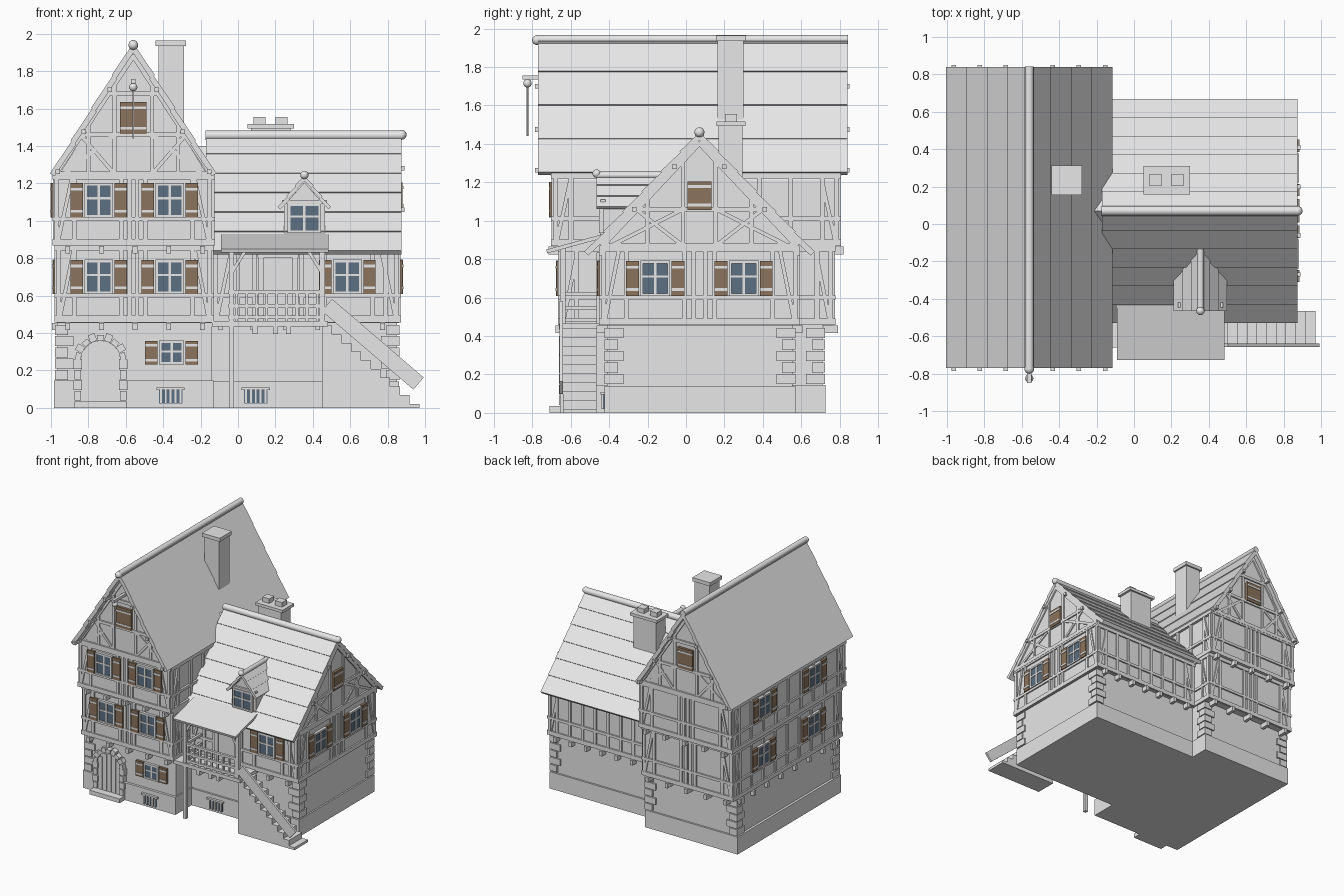
import bpy, bmesh, math
from mathutils import Vector, Matrix

cube = bpy.data.objects.get("Cube")
if cube:
    bpy.data.objects.remove(cube)


def material(name, rgb):
    m = bpy.data.materials.new(name)
    m.use_nodes = True
    m.diffuse_color = (*rgb, 1)
    m.node_tree.nodes["Principled BSDF"].inputs["Base Color"].default_value = (*rgb, 1)
    return m


PLASTER = material("pale grey", (0.8, 0.8, 0.8))
BROWN = material("shutter brown", (0.26, 0.175, 0.11))
GLASS = material("window blue", (0.11, 0.16, 0.22))
parts = {}


def part(name):
    return parts.setdefault(name, bmesh.new())


def place(wall, u, z, d):
    # wall = (axis it faces, position, outward sign); u runs along it, d outward
    axis, pos, sign = wall
    return Vector((u, pos + sign * d, z) if axis == "y" else (pos + sign * d, u, z))


def strip(name, wall, a, b, w, d0, d1):
    # square-cut bar from a to b in the plane of a wall
    p, q = place(wall, *a, (d0 + d1) / 2), place(wall, *b, (d0 + d1) / 2)
    n = place(wall, 0, 0, 1) - place(wall, 0, 0, 0)
    along = q - p
    side = along.cross(n).normalized() * w
    m = Matrix((along, side, n * (d1 - d0))).transposed().to_4x4()
    m.translation = (p + q) / 2
    bmesh.ops.create_cube(part(name), size=1, matrix=m)


def panel(name, wall, u, z, w, h, d0, d1):
    strip(name, wall, (u - w / 2, z), (u + w / 2, z), h, d0, d1)


def box(name, x0, x1, y0, y1, z0, z1):
    strip(name, ("y", 0, 1), (x0, (z0 + z1) / 2), (x1, (z0 + z1) / 2), z1 - z0, y0, y1)


def prism(name, wall, pts, d0, d1):
    bm = part(name)
    lo, hi = [[bm.verts.new(place(wall, *p, d)) for p in pts] for d in (d0, d1)]
    bm.faces.new(lo)
    bm.faces.new(hi)
    for i in range(len(pts)):
        bm.faces.new((lo[i - 1], lo[i], hi[i], hi[i - 1]))


def rod(name, p, q, r, sides=12):
    p, q = Vector(p), Vector(q)
    m = Matrix.Translation((p + q) / 2) @ (q - p).to_track_quat("Z", "Y").to_matrix().to_4x4()
    bmesh.ops.create_cone(part(name), cap_ends=True, segments=sides, radius1=r, radius2=r,
                          depth=(q - p).length, matrix=m)


def ball(name, p, r):
    bmesh.ops.create_uvsphere(part(name), u_segments=16, v_segments=10, radius=r,
                              matrix=Matrix.Translation(p))


def roof(name, axis, c, half, ze, zr, d0, d1, n, t=0.03):
    # overlapping courses of thin slabs on both slopes
    for s in (-1, 1):
        out = Vector((s * (zr - ze), half)).normalized()
        pts = [Vector((c + s * half * (1 - i / n), ze + (zr - ze) * i / n)) for i in range(n + 1)]
        for a, b in zip(pts, pts[1:]):
            strip(name, (axis, 0, 1), a - out * (t / 2 - 0.007), b - out * t / 2, t, d0, d1)


def frame(wall, u0, u1, z0, z1, posts, name="timber_frame"):
    # sill, rail and plate with posts and leaning corner braces
    for z, w in ((z0 + 0.015, 0.035), (z0 + 0.14, 0.022), (z1 - 0.015, 0.03)):
        strip(name, wall, (u0 - 0.01, z), (u1 + 0.01, z), w, -0.01, 0.012)
    for u in [u0 + 0.012, u1 - 0.012] + posts:
        strip(name, wall, (u, z0), (u, z1), 0.024, -0.01, 0.01)
    for u, s in ((u0, 1), (u1, -1)):
        strip(name, wall, (u + s * 0.02, z0 + 0.03), (u + s * 0.09, z1 - 0.03), 0.02, -0.01, 0.009)


def corbels(wall, us, z):
    for u in us:
        panel("jetty_corbels", wall, u, z, 0.026, 0.04, -0.05, 0.025)


def spread(a, b, n):
    return [a + (b - a) * (i + 0.5) / n for i in range(n)]


def gable(wall, c, half, ze, zr, collars, posts):
    slope = (zr - ze) / half
    strip("gable_timber", wall, (c - half, ze), (c + half, ze), 0.03, -0.01, 0.014)
    for z in collars:
        w = (zr - z) / slope
        strip("gable_timber", wall, (c - w, z), (c + w, z), 0.024, -0.01, 0.012)
    for s in (-1, 1):
        strip("gable_timber", wall, (c + s * half, ze), (c, zr), 0.035, -0.01, 0.012)
        for p in posts:
            strip("gable_timber", wall, (c + s * p, ze), (c + s * p, zr - p * slope), 0.022, -0.01, 0.01)
        w = (zr - collars[0]) / slope
        strip("gable_timber", wall, (c + s * w, collars[0]), (c + s * posts[0], ze), 0.02, -0.01, 0.009)
        strip("gable_timber", wall, (c + s * (half - 0.05), ze), (c + s * posts[0], collars[0]), 0.02, -0.01, 0.008)


def shutter(wall, u, z, w, h):
    panel("shutters", wall, u, z, w, h, 0, 0.02)
    for s in (-1, 1):
        panel("shutter_battens", wall, u, z + s * h * 0.32, w, 0.014, 0.018, 0.024)


def window(wall, u, z, w=0.14, h=0.17, shutters=True):
    panel("window_glass", wall, u, z, w, h, 0, 0.014)
    for s in (-1, 1):
        panel("window_frames", wall, u + s * w / 2, z, 0.014, h + 0.014, 0, 0.022)
        panel("window_frames", wall, u, z + s * h / 2, w, 0.014, 0, 0.022)
        if shutters:
            shutter(wall, u + s * (w / 2 + 0.048), z, 0.066, h + 0.012)
    panel("window_frames", wall, u, z, 0.014, h, 0, 0.019)
    panel("window_frames", wall, u, z + h * 0.06, w, 0.012, 0, 0.019)


# Stone ground floors and plinths
C, RC = -0.56, 0.07
box("main_ground_floor", -0.965, -0.14, -0.62, 0.71, 0, 0.47)
box("main_plinth", -0.985, -0.13, -0.64, 0.725, 0, 0.145)
box("wing_ground_floor", -0.2, 0.85, -0.41, 0.555, 0, 0.47)
box("wing_plinth", -0.2, 0.862, -0.425, 0.57, 0, 0.14)

# Alternating corner stones
for x, y, sx, sy in ((-0.965, -0.62, 1, 1), (-0.965, 0.71, 1, -1), (-0.14, 0.71, -1, -1),
                     (0.85, -0.41, -1, 1), (0.85, 0.555, -1, -1)):
    for i in range(5):
        lx, ly = (0.085, 0.055) if i % 2 else (0.055, 0.085)
        xs = sorted((x - sx * 0.014, x + sx * lx))
        ys = sorted((y - sy * 0.014, y + sy * ly))
        box("corner_stones", *xs, *ys, 0.15 + i * 0.06, 0.203 + i * 0.06)

# Jettied upper walls
box("main_first_floor", C - 0.41, C + 0.42, -0.655, 0.765, 0.455, 0.89)
prism("main_upper_walls", ("y", 0, 1), [(C - 0.42, 0.87), (C - 0.42, 1.21), (C, 1.88),
      (C + 0.42, 1.21), (C + 0.42, 0.87)], -0.69, 0.795)
prism("wing_upper_walls", ("x", 0, 1), [(-0.44, 0.455), (-0.44, 0.865), (RC, 1.40),
      (0.58, 0.865), (0.58, 0.455)], -0.3, 0.86)

# Half-timbering on every side
front_posts = [-0.875, -0.625, -0.58, -0.54, -0.495, -0.245]
for sign, y1, y2 in ((-1, -0.655, -0.69), (1, 0.765, 0.795)):
    first, second = ("y", y1, sign), ("y", y2, sign)
    frame(first, C - 0.41, C + 0.42, 0.46, 0.87, front_posts)
    frame(second, C - 0.42, C + 0.42, 0.87, 1.25, front_posts)
    gable(second, C, 0.42, 1.25, 1.89, (1.46, 1.68), (0.1, 0.24))
    shutter(second, C, 1.55, 0.14, 0.17)
    for wall, z in ((first, 0.435), (second, 0.845)):
        corbels(wall, spread(C - 0.44, C + 0.46, 5), z)
for sign, x1, x2 in ((-1, C - 0.41, C - 0.42), (1, C + 0.42, C + 0.425)):
    first, second = ("x", x1, sign), ("x", x2, sign)
    frame(first, -0.655, 0.765, 0.46, 0.87, spread(-0.65, 0.76, 9))
    frame(second, -0.69, 0.795, 0.87, 1.25, spread(-0.68, 0.79, 9))
    if sign < 0:
        corbels(first, spread(-0.68, 0.79, 8), 0.435)
        for y in (-0.28, 0.38):
            window(first, y, 0.70)
            window(second, y, 1.11)
wing_front, wing_back, wing_end = ("y", -0.44, -1), ("y", 0.58, 1), ("x", 0.86, 1)
frame(wing_front, -0.13, 0.86, 0.46, 0.85, [0.0, 0.09, 0.34, 0.46, 0.72, 0.79])
frame(wing_back, -0.13, 0.86, 0.46, 0.85, spread(-0.1, 0.84, 8))
frame(wing_end, -0.44, 0.58, 0.46, 0.87, [-0.31, -0.01, 0.04, 0.10, 0.15, 0.45])
gable(wing_end, RC, 0.51, 0.87, 1.41, (1.06,), (0.085, 0.27))
corbels(wing_front, spread(-0.18, 0.86, 6), 0.435)
corbels(wing_back, spread(-0.13, 0.86, 7), 0.435)

# Windows and loft shutters
for x in (-0.745, -0.365):
    window(("y", -0.655, -1), x, 0.70)
    window(("y", -0.69, -1), x, 1.11)
window(wing_front, 0.585, 0.70)
for y in (-0.16, 0.30):
    window(wing_end, y, 0.70)
shutter(wing_end, RC, 1.13, 0.125, 0.15)
window(("y", -0.62, -1), -0.355, 0.295, 0.12, 0.115)

# Barred cellar openings
for x, y in ((-0.36, -0.64), (0.095, -0.425)):
    wall = ("y", y, -1)
    panel("cellar_glass", wall, x, 0.06, 0.125, 0.075, -0.01, 0.006)
    panel("cellar_lintels", wall, x, 0.102, 0.15, 0.014, -0.01, 0.02)
    for u in spread(x - 0.065, x + 0.065, 5):
        panel("cellar_bars", wall, u, 0.06, 0.01, 0.08, 0, 0.014)

# Arched plank door with stone surround
wall, dx, spring, r = ("y", -0.62, -1), -0.735, 0.255, 0.105
arch = [(dx + r * math.cos(a), spring + r * math.sin(a)) for a in spread(0, math.pi, 14)]
prism("arched_door", wall, [(dx + r, 0.03)] + arch + [(dx - r, 0.03)], -0.01, 0.024)
for u in spread(dx - r, dx + r, 5):
    top = spring + math.sqrt(r * r - (u - dx) ** 2)
    strip("door_planks", wall, (u, 0.03), (u, top - 0.01), 0.036, 0.02, 0.029)
for i, a in enumerate(spread(0, math.pi, 9)):
    v = Vector((math.cos(a), math.sin(a)))
    mid = Vector((dx, spring))
    strip("arch_stones", wall, mid + v * r, mid + v * (r + (0.042 if i % 2 else 0.03)), 0.038, -0.01, 0.042)
for s in (-1, 1):
    for i in range(4):
        panel("arch_stones", wall, dx + s * (r + 0.017), 0.065 + i * 0.056, 0.046 if i % 2 else 0.034, 0.05, -0.01, 0.042)
box("door_step", dx - 0.14, dx + 0.14, -0.71, -0.62, 0, 0.035)

# Roofs, ridges, purlins and finials
roof("main_roof", "y", C, 0.44, 1.25, 1.95, -0.77, 0.84, 4)
roof("wing_roof", "x", RC, 0.595, 0.835, 1.46, -0.17, 0.875, 6)
rod("ridge_caps", (C, -0.772, 1.943), (C, 0.842, 1.943), 0.024)
rod("ridge_caps", (-0.175, RC, 1.457), (0.878, RC, 1.457), 0.026)
for s in (-1, 1):
    for off, z in ((0.265, 1.475), (0.125, 1.70), (0.405, 1.262)):
        panel("purlins", ("y", 0, 1), C + s * off, z, 0.024, 0.024, -0.785, 0.85)
    for off, z in ((0.34, 1.06), (0.13, 1.28)):
        panel("purlins", ("x", 0, 1), RC + s * off, z, 0.024, 0.024, 0, 0.89)
ball("finials", (C, -0.775, 1.94), 0.026)
ball("finials", (0.875, RC, 1.46), 0.026)

# Hoist over the loft door
box("hoist_beam", C - 0.012, C + 0.012, -0.85, -0.68, 1.735, 1.757)
ball("hoist_pulley", (C, -0.825, 1.715), 0.022)
rod("hoist_rope", (C, -0.825, 1.44), (C, -0.825, 1.71), 0.005, 8)

# Chimneys
box("main_chimney", -0.425, -0.29, 0.165, 0.30, 1.4, 1.95)
box("main_chimney_cap", -0.442, -0.277, 0.155, 0.313, 1.935, 1.965)
box("wing_chimney", 0.07, 0.28, 0.17, 0.295, 1.1, 1.5)
box("wing_chimney_cap", 0.05, 0.30, 0.158, 0.31, 1.493, 1.517)
for x in (0.115, 0.232):
    box("chimney_pots", x - 0.032, x + 0.032, 0.202, 0.266, 1.51, 1.555)

# Dormer
D, wall = 0.355, ("y", -0.43, -1)
prism("dormer_walls", wall, [(D - 0.11, 0.9), (D - 0.11, 1.08), (D, 1.205), (D + 0.11, 1.08), (D + 0.11, 0.9)], -0.3, 0)
roof("dormer_roof", "y", D, 0.138, 1.07, 1.24, -0.465, -0.13, 3, 0.02)
rod("ridge_caps", (D, -0.468, 1.237), (D, -0.12, 1.237), 0.018)
ball("finials", (D, -0.465, 1.245), 0.022)
window(wall, D, 1.015, 0.165, 0.145, False)
strip("dormer_tie", wall, (D - 0.12, 1.1), (D + 0.12, 1.1), 0.022, -0.01, 0.016)

# Balcony with entrance door, railing and canopy
box("balcony_floor", -0.14, 0.48, -0.66, -0.42, 0.435, 0.465)
panel("entrance_door", wing_front, 0.215, 0.635, 0.15, 0.34, -0.01, 0.015)
for s in (-1, 1):
    panel("entrance_frame", wing_front, 0.215 + s * 0.09, 0.64, 0.03, 0.35, -0.01, 0.025)
panel("entrance_frame", wing_front, 0.215, 0.82, 0.22, 0.03, -0.01, 0.025)
edge = ("y", -0.642, -1)
for x, z0 in ((-0.035, 0), (0.45, 0.44)):
    box("balcony_posts", x - 0.014, x + 0.014, -0.655, -0.627, z0, 0.865)
    s = 1 if x < 0.2 else -1
    strip("balcony_braces", edge, (x, 0.72), (x + s * 0.08, 0.85), 0.018, -0.01, 0.01)
for z in (0.485, 0.545, 0.62):
    strip("railing", edge, (-0.05, z), (0.45, z), 0.02, -0.01, 0.01)
    strip("railing", ("x", -0.035, -1), (-0.64, z), (-0.44, z), 0.02, -0.01, 0.01)
for x in spread(-0.035, 0.45, 9):
    strip("railing", edge, (x, 0.46), (x, 0.62), 0.014, -0.008, 0.008)
corbels(("y", -0.63, -1), (0.09, 0.2, 0.27), 0.415)
strip("balcony_canopy", ("x", 0, 1), (-0.725, 0.84), (-0.425, 0.922), 0.02, -0.09, 0.485)

# Solid stair with raking side board
n = 10
for i in range(n):
    x = 0.45 + i * 0.052
    box("stair_steps", x, x + 0.052, -0.64, -0.465, 0, 0.44 - i * 0.0465)
strip("stair_board", ("y", -0.64, -1), (0.475, 0.55), (0.965, 0.13), 0.085, 0, 0.018)

# Turn the collected parts into objects
smooth = {"ridge_caps", "finials", "hoist_pulley", "hoist_rope"}
colours = {"shutters": BROWN, "window_glass": GLASS, "cellar_glass": GLASS}
for name, bm in parts.items():
    bmesh.ops.recalc_face_normals(bm, faces=bm.faces)
    mesh = bpy.data.meshes.new(name)
    for f in bm.faces:
        f.smooth = name in smooth and len(f.verts) < 5
    bm.to_mesh(mesh)
    bm.free()
    mesh.materials.append(colours.get(name, PLASTER))
    bpy.context.scene.collection.objects.link(bpy.data.objects.new(name, mesh))
